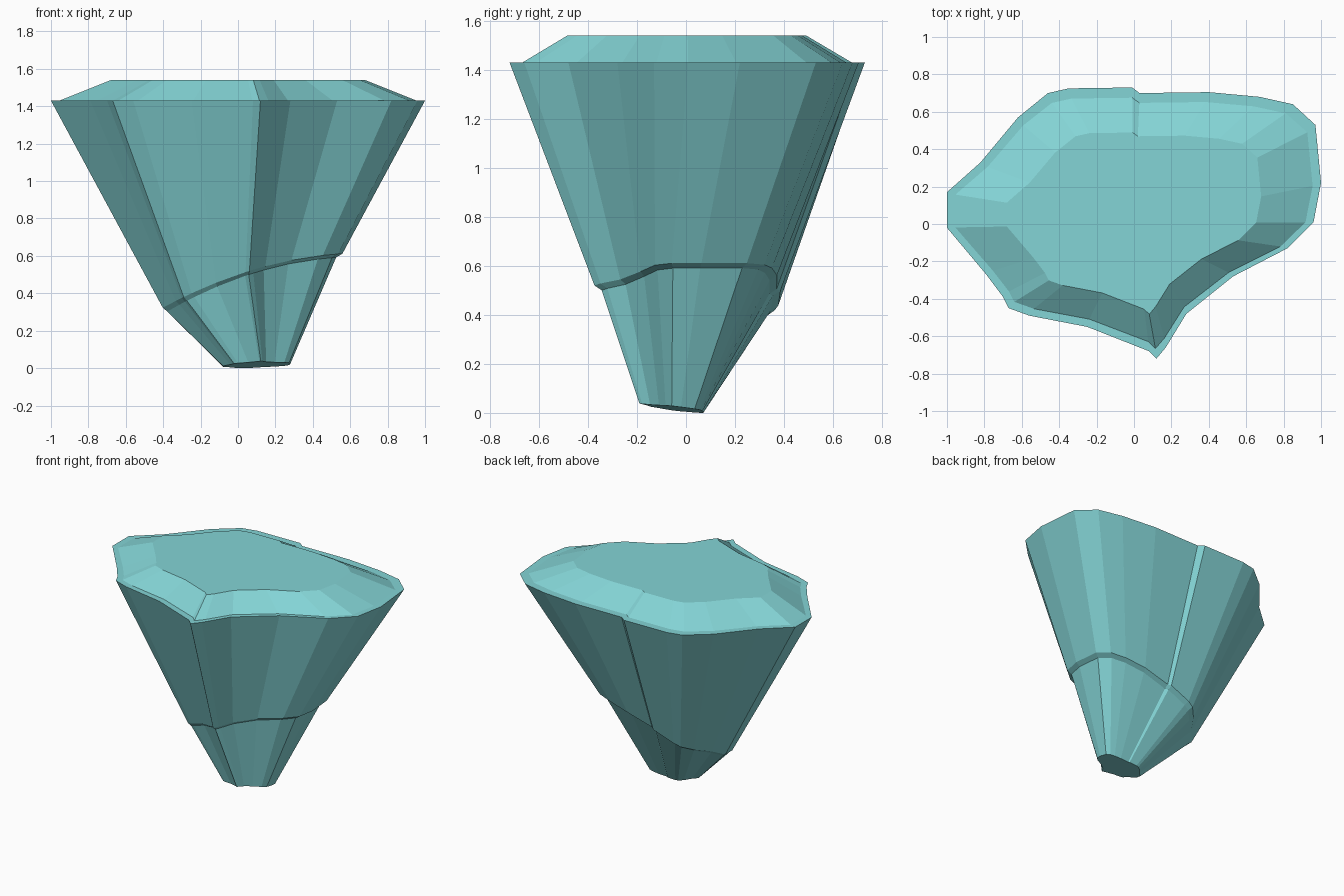
import bpy
import bmesh
from mathutils import Vector

default_cube = bpy.data.objects.get("Cube")
if default_cube:
    bpy.data.objects.remove(default_cube, do_unlink=True)

# One flat colour for the whole rock
teal = bpy.data.materials.new("pale_teal")
teal.use_nodes = True
colour = (0.23, 0.66, 0.67, 1)
teal.diffuse_color = colour
teal.node_tree.nodes["Principled BSDF"].inputs["Base Color"].default_value = colour

# Rim outline, clockwise from the right-hand point
OUTLINE = [(-1, .17), (-.82, .33), (-.62, .57), (-.46, .7), (-.35, .725),
           (-.01, .73), (.03, .7), (.4, .705), (.67, .68), (.85, .64),
           (.97, .53), (1, .22), (.96, .01), (.82, -.13), (.53, -.28),
           (.28, -.48), (.17, -.66), (.12, -.72), (.08, -.68), (-.25, -.55),
           (-.56, -.49), (-.67, -.45), (-.7, -.39), (-.79, -.27), (-1, -.02)]
RIM_Z, TOP_Z = 1.43, 1.54


def flat_ring(scale_x, scale_y, z):
    return [Vector((x * scale_x, y * scale_y, z)) for x, y in OUTLINE]


def skirt_edge():
    """Slanted lower edge where the skirt tapers towards a point."""
    ring = []
    for x, y in OUTLINE:
        rx = x * 0.5
        for step in range(8):
            z = 0.5 + 0.34 * rx - 0.25 * rx * rx
            scale = 1 - 0.54 * (RIM_Z - z)
            rx = x * scale
        ry = y * scale * (1.06 if y > 0 else 1) - 0.12 * rx
        ring.append(Vector((rx, ry, z)))
    return ring


def base_edge():
    """Small tilted foot, offset from the middle."""
    ring = []
    for x, y in OUTLINE:
        dx, dy = x * 0.18, y * 0.18
        ring.append(Vector((dx + 0.1, dy - 0.06, max(0, 0.02 + 0.05 * dx - 0.13 * dy))))
    return ring


def loft(name, rings, cap_first=False, cap_last=False):
    """Skin consecutive rings, ordered from top to bottom."""
    bm = bmesh.new()
    loops = [[bm.verts.new(p) for p in ring] for ring in rings]
    count = len(OUTLINE)
    for upper, lower in zip(loops, loops[1:]):
        for i in range(count):
            j = (i + 1) % count
            bm.faces.new((upper[i], upper[j], lower[j], lower[i]))
    if cap_first:
        bm.faces.new(loops[0][::-1])
    if cap_last:
        bm.faces.new(loops[-1])
    mesh = bpy.data.meshes.new(name)
    bm.to_mesh(mesh)
    bm.free()
    mesh.materials.append(teal)
    obj = bpy.data.objects.new(name, mesh)
    bpy.context.collection.objects.link(obj)
    return obj


rim = flat_ring(1, 1, RIM_Z)
edge = skirt_edge()
ledge = [Vector((p.x * 0.94, p.y * 0.92, p.z - 0.02)) for p in edge]

# Bevelled plateau with its narrow flat rim
loft("plateau", [flat_ring(.68, .67, TOP_Z), flat_ring(.955, .925, RIM_Z), rim], cap_first=True)

# Tapering upper rock and the lip beneath it
loft("upper_rock", [rim, edge, ledge])

# Steeper root ending in the small foot
loft("lower_rock", [ledge, base_edge()], cap_last=True)
